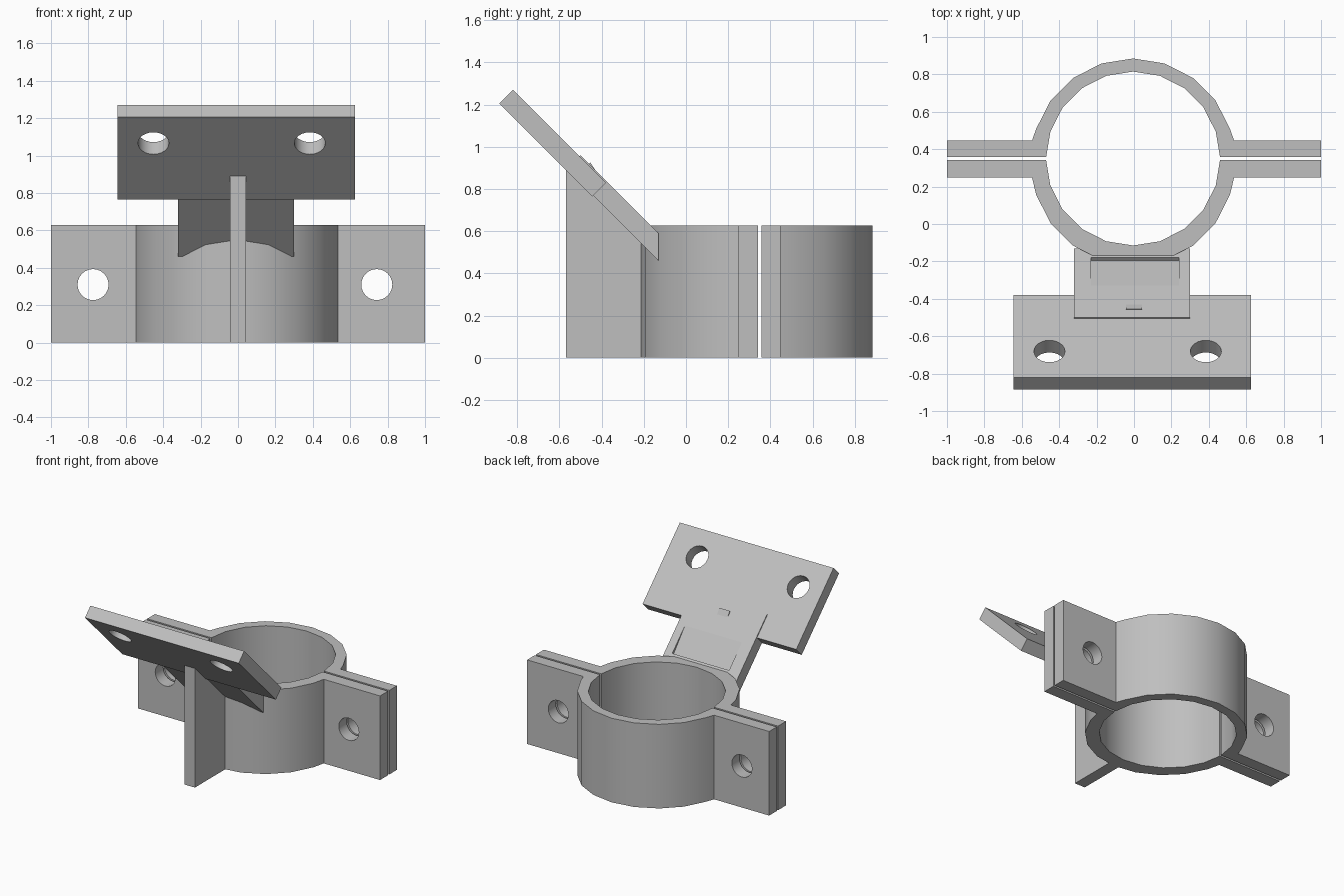
import bpy, bmesh, math
from mathutils import Matrix, Vector

default = bpy.data.objects.get("Cube")
if default:
    bpy.data.objects.remove(default, do_unlink=True)

grey = bpy.data.materials.new("matte grey")
grey.use_nodes = True
colour = (0.52, 0.52, 0.52, 1)
grey.diffuse_color = colour
grey.node_tree.nodes["Principled BSDF"].inputs["Base Color"].default_value = colour


def prism(name, outline, sweep):
    """Extrude a planar outline of 3D points along the sweep vector."""
    bm = bmesh.new()
    face = bm.faces.new([bm.verts.new(p) for p in outline])
    made = bmesh.ops.extrude_face_region(bm, geom=[face])["geom"]
    bmesh.ops.translate(bm, vec=sweep, verts=[v for v in made if isinstance(v, bmesh.types.BMVert)])
    bmesh.ops.recalc_face_normals(bm, faces=bm.faces)
    mesh = bpy.data.meshes.new(name)
    bm.to_mesh(mesh)
    bm.free()
    mesh.materials.append(grey)
    obj = bpy.data.objects.new(name, mesh)
    bpy.context.collection.objects.link(obj)
    return obj


def side_prism(name, yz, x0, x1):
    return prism(name, [(x0, y, z) for y, z in yz], (x1 - x0, 0, 0))


def cut(obj, cutter):
    mod = obj.modifiers.new("cut", "BOOLEAN")
    mod.object = cutter
    mod.operation = "DIFFERENCE"
    mod.solver = "EXACT"
    bpy.context.view_layer.objects.active = obj
    bpy.ops.object.modifier_apply(modifier=mod.name)
    bpy.data.objects.remove(cutter, do_unlink=True)


def drill(obj, centre, axis, radius=0.083):
    axis = Vector(axis).normalized()
    u = Vector((1, 0, 0))
    v = axis.cross(u)
    ring = []
    for i in range(24):
        a = math.tau * i / 24
        ring.append(Vector(centre) - axis * 0.3 + radius * (u * math.cos(a) + v * math.sin(a)))
    cut(obj, prism("hole_cutter", ring, axis * 0.6))


def smooth(obj):
    bpy.ops.object.select_all(action="DESELECT")
    obj.select_set(True)
    bpy.context.view_layer.objects.active = obj
    bpy.ops.object.shade_smooth_by_angle(angle=math.radians(30))


# Clamp halves: half ring with a bolt flange on each side
CX, HEIGHT = -0.005, 0.628


def clamp_half(name, side, inner_face, outer_face, outer_centre):
    def arc(r, cy, steps):
        return [(CX + r * math.cos(math.pi * i / 10), cy + side * r * math.sin(math.pi * i / 10))
                for i in steps]
    inner = arc(0.465, 0.35, range(10, -1, -1))
    inner[0] = (inner[0][0], inner_face)
    inner[-1] = (inner[-1][0], inner_face)
    outline = [(1, inner_face), (1, outer_face), (CX + 0.54, outer_face)]
    outline += arc(0.545, outer_centre, range(1, 10))
    outline += [(CX - 0.54, outer_face), (-1, outer_face), (-1, inner_face)] + inner
    half = prism(name, [(x, y, 0) for x, y in outline], (0, 0, HEIGHT))
    for x in (-0.775, 0.742):
        drill(half, (x, (inner_face + outer_face) / 2, 0.31), (0, 1, 0))
    smooth(half)


clamp_half("back_clamp_half", 1, 0.357, 0.447, 0.34)
clamp_half("front_clamp_half", -1, 0.342, 0.248, 0.325)

# Sloping neck plate with a shallow wedge recess on its upper face
neck = side_prism("neck_plate", [(-0.13, 0.46), (-0.13, 0.59), (-0.5, 0.96), (-0.565, 0.895)],
                  -0.32, 0.3)
cut(neck, side_prism("recess_cutter", [(-0.18, 0.64), (-0.16, 0.66), (-0.32, 0.82),
                                       (-0.33, 0.79), (-0.195, 0.627)], -0.23, 0.24))

# Wide mounting plate with two bolt holes
mount = side_prism("mounting_plate", [(-0.38, 0.83), (-0.82, 1.27), (-0.885, 1.205), (-0.445, 0.765)],
                   -0.645, 0.625)
for x in (-0.452, 0.384):
    drill(mount, (x, -0.713, 1.098), (0, 1, 1))
smooth(mount)

# Upright web below the plates, its top corner just showing through the neck
side_prism("support_web", [(-0.57, 0), (-0.57, 0.892), (-0.465, 0.9), (-0.455, 0.928),
                           (-0.41, 0.86), (-0.2, 0.6), (-0.2, 0)], -0.043, 0.043)
